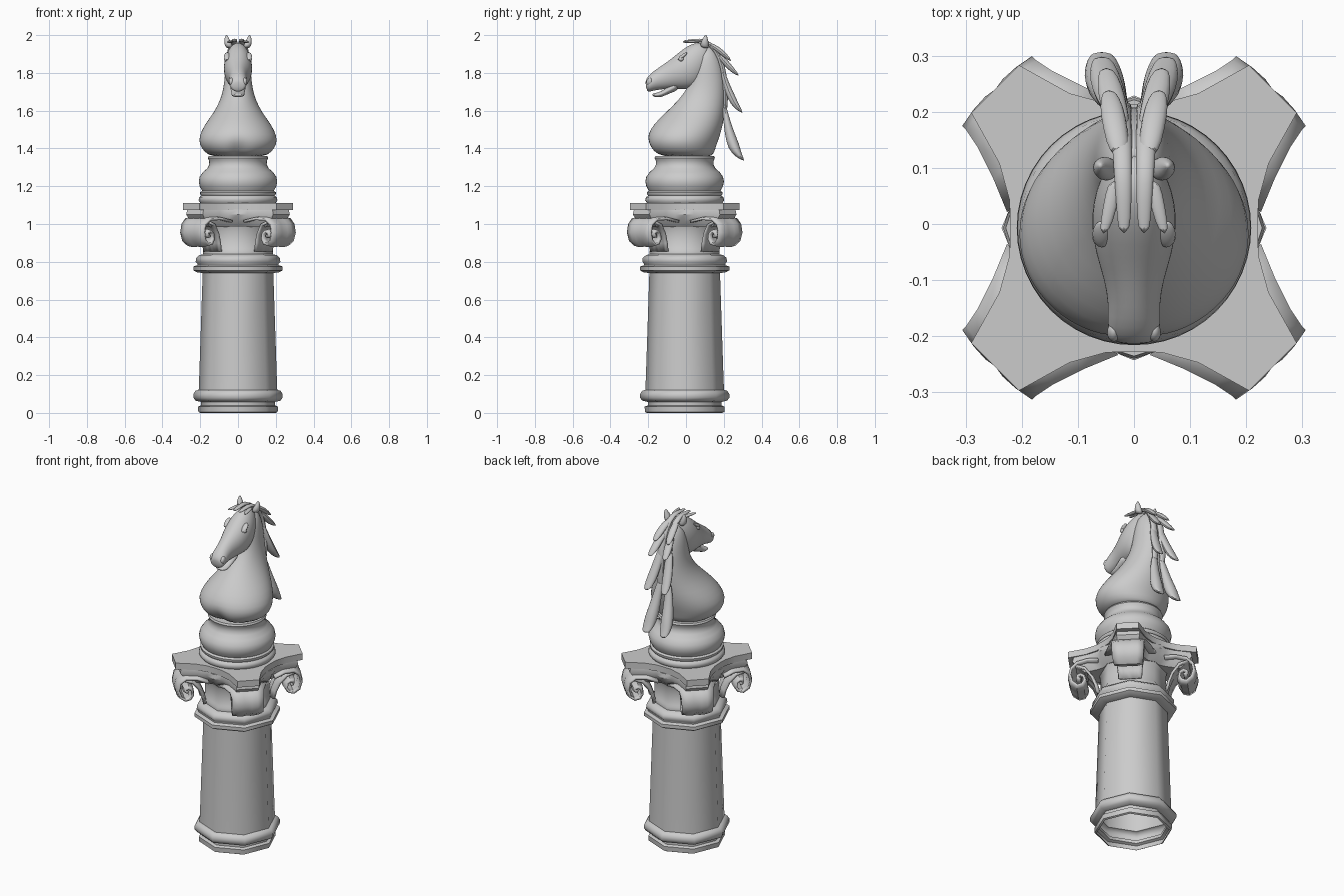
import bpy, bmesh, math
from mathutils import Vector

CY = -0.007  # column axis in y


def make(name, verts, faces, angle=40, mirror=False, subsurf=0, thick=0):
    me = bpy.data.meshes.new(name)
    me.from_pydata(verts, [], faces)
    bm = bmesh.new()
    bm.from_mesh(me)
    bmesh.ops.remove_doubles(bm, verts=bm.verts, dist=1e-5)
    bmesh.ops.recalc_face_normals(bm, faces=bm.faces)
    bm.to_mesh(me)
    bm.free()
    me.polygons.foreach_set("use_smooth", [True] * len(me.polygons))
    me.set_sharp_from_angle(angle=math.radians(angle))
    ob = bpy.data.objects.new(name, me)
    bpy.context.collection.objects.link(ob)
    if thick:
        m = ob.modifiers.new("thickness", 'SOLIDIFY')
        m.thickness, m.offset = thick, -1
    if mirror:
        m = ob.modifiers.new("mirror", 'MIRROR')
        m.use_mirror_merge = False
    if subsurf:
        m = ob.modifiers.new("subdivision", 'SUBSURF')
        m.levels = m.render_levels = subsurf
    return ob


def skin(rings, n, caps=True):
    f = [(i * n + j, i * n + (j + 1) % n, (i + 1) * n + (j + 1) % n, (i + 1) * n + j)
         for i in range(len(rings) - 1) for j in range(n)]
    if caps:
        f += [tuple(range(n)), tuple(range((len(rings) - 1) * n, len(rings) * n))]
    return [v for r in rings for v in r], f


def lathe(name, profile, sides, angle):
    rings = [[(r * math.cos(2 * math.pi * j / sides), r * math.sin(2 * math.pi * j / sides), z)
              for j in range(sides)] for r, z in profile]
    ob = make(name, *skin(rings, sides, False), angle=angle)
    ob.location.y = CY
    return ob


def loft(name, rings, n=16, **kw):
    # ring = front y, z, back y, z, half width, x centre
    out = []
    for y1, z1, y2, z2, w, xc in rings:
        row = []
        for j in range(n):
            a = 2 * math.pi * j / n
            t = 0.5 - 0.5 * math.cos(a)
            row.append((xc + w * math.sin(a), y1 + (y2 - y1) * t, z1 + (z2 - z1) * t))
        out.append(row)
    return make(name, *skin(out, n), **kw)


def lock(name, pts):
    # hair lock: x, y, z, half width, half thickness along a path
    rings = []
    for i, (x, y, z, w, t) in enumerate(pts):
        a, b = pts[max(i - 1, 0)], pts[min(i + 1, len(pts) - 1)]
        d = Vector((b[1] - a[1], b[2] - a[2])).normalized()
        rings.append((y - d.y * t, z + d.x * t, y + d.y * t, z - d.x * t, w, x))
    return loft(name, rings, n=8, angle=60, mirror=True, subsurf=1)


# octagonal column, open underneath
lathe("column_shaft", [(.2, 0), (.21, .005), (.212, .033), (.195, .04), (.195, .058), (.225, .065),
                       (.236, .08), (.236, .1), (.225, .117), (.208, .122), (.205, .2), (.187, .74),
                       (.22, .745), (.236, .755), (.236, .775), (.215, .782), (.215, .79), (.224, .8),
                       (.222, .82), (.205, .835), (.185, .84), (.185, .86), (.178, .87),
                       (.178, .96), (.19, 1.01), (.215, 1.05)], 8, 50)


# concave square slabs of the capital
def star(quarter, scale, z):
    return [(scale * (x * math.cos(k * math.pi / 2) - y * math.sin(k * math.pi / 2)),
             scale * (x * math.sin(k * math.pi / 2) + y * math.cos(k * math.pi / 2)), z)
            for k in range(4) for x, y in quarter]


top_q = [(.22, 0), (.222, .05), (.24, .115), (.29, .205), (.205, .29), (.115, .24), (.05, .222)]
low_q = [(.238, 0), (.222, .05), (.236, .1), (.28, .19), (.19, .28), (.1, .236), (.05, .222)]
ob = make("abacus", *skin([star(top_q, 1, 1.075), star(top_q, 1, 1.112)], 28), angle=30)
ob.location.y = CY
ob = make("capital_flare", *skin([star(low_q, .78, .985), star(low_q, .9, 1.015), star(low_q, .98, 1.05),
                                  star(low_q, .96, 1.076)], 28), angle=35)
ob.location.y = CY


# diagonal ribbons: (distance, z, half width) swept across the corner
def ribbon(name, path, bulge, thick):
    us = [-1, -.6, -.25, 0, .25, .6, 1]
    hs = [0, .8, 1, .55, 1, .8, 0]
    for k in range(4):
        c, s = math.cos(math.pi * (k / 2 + .25)), math.sin(math.pi * (k / 2 + .25))
        rows = []
        for i, (d, z, w) in enumerate(path):
            a, b = path[max(i - 1, 0)], path[min(i + 1, len(path) - 1)]
            t = Vector((b[0] - a[0], b[1] - a[1])).normalized()
            row = []
            for u, h in zip(us, hs):
                dd, zz = d - t.y * h * bulge, z + t.x * h * bulge
                row.append((dd * c - u * w * s, dd * s + u * w * c, zz))
            rows.append(row)
        n = len(us)
        f = [(i * n + j, i * n + j + 1, (i + 1) * n + j + 1, (i + 1) * n + j)
             for i in range(len(path) - 1) for j in range(n - 1)]
        o = make(f"{name}_{k + 1}", [v for r in rows for v in r], f, angle=45, thick=thick)
        o.location.y = CY


ribbon("volute", [(.18, 1.02, .14), (.24, 1.035, .115), (.3, 1.03, .095), (.335, 1.0, .088), (.345, .955, .088),
                  (.332, .91, .085), (.3, .885, .08), (.268, .893, .08), (.252, .92, .08), (.258, .952, .08),
                  (.28, .967, .08), (.302, .957, .078), (.3, .935, .075), (.283, .93, .075)], .008, .014)
ribbon("volute_leg", [(.31, 1.02, .085), (.255, 1.0, .085), (.215, .95, .075), (.195, .9, .068),
                      (.185, .855, .065)], -.012, .014)

# round turned base of the bust
lathe("bust_base", [(0, 1.11), (.2, 1.112), (.209, 1.125), (.205, 1.142), (.193, 1.15), (.2, 1.158),
                    (.2, 1.168), (.19, 1.176), (.203, 1.2), (.208, 1.225), (.203, 1.25), (.185, 1.275),
                    (.162, 1.295), (.152, 1.315), (.153, 1.335), (.16, 1.35), (.155, 1.36), (0, 1.362)], 48, 50)

# chest and neck
neck = loft("horse_neck", [
    (-.14, 1.355, .13, 1.35, .135, 0), (-.188, 1.385, .15, 1.375, .18, 0), (-.208, 1.43, .162, 1.42, .207, 0),
    (-.205, 1.475, .178, 1.46, .206, 0), (-.17, 1.53, .195, 1.52, .178, 0), (-.108, 1.59, .205, 1.59, .128, 0),
    (-.05, 1.645, .21, 1.68, .09, 0), (-.005, 1.7, .205, 1.77, .074, 0), (.02, 1.75, .19, 1.85, .069, 0),
    (.03, 1.81, .165, 1.91, .063, 0), (.05, 1.89, .12, 1.955, .042, 0)], n=32, angle=180, subsurf=1)
for v in neck.data.vertices:  # groove between the breast muscles
    if v.co.y < 0:
        v.co.y += .035 * math.exp(-(v.co.x / .035) ** 2 - ((v.co.z - 1.39) / .04) ** 2)

# head
loft("horse_head", [
    (.14, 1.94, .12, 1.83, .035, 0), (.075, 1.967, .085, 1.75, .062, 0), (.03, 1.955, .05, 1.72, .074, 0),
    (-.015, 1.928, .005, 1.712, .077, 0), (-.06, 1.89, -.045, 1.715, .069, 0), (-.105, 1.855, -.095, 1.715, .053, 0),
    (-.15, 1.825, -.135, 1.712, .046, 0), (-.188, 1.797, -.172, 1.706, .048, 0), (-.21, 1.77, -.196, 1.698, .044, 0),
    (-.216, 1.75, -.208, 1.705, .03, 0)], n=20, angle=180, subsurf=1)
loft("lower_jaw", [
    (-.04, 1.77, -.03, 1.71, .05, 0), (-.1, 1.725, -.09, 1.69, .038, 0), (-.135, 1.7, -.13, 1.67, .036, 0),
    (-.165, 1.693, -.16, 1.67, .034, 0), (-.18, 1.69, -.176, 1.676, .024, 0)], n=12, angle=180, subsurf=1)


# eyes, brows and nostrils
def blob(name, loc, scale, rx):
    for side, sx in (("left", 1), ("right", -1)):
        bpy.ops.mesh.primitive_uv_sphere_add(segments=16, ring_count=10, radius=1,
                                             location=(sx * loc[0], loc[1], loc[2]), rotation=(rx, 0, 0))
        o = bpy.context.object
        o.name, o.scale = f"{name}_{side}", scale
        bpy.ops.object.shade_smooth()


blob("eye", (.064, -.025, 1.873), (.01, .013, .011), .6)
blob("brow", (.058, -.018, 1.888), (.016, .03, .009), .7)
blob("nostril", (.036, -.193, 1.755), (.012, .016, .02), -.4)

# ears
loft("ear", [(.075, 1.935, .12, 1.925, .02, .045), (.075, 1.957, .122, 1.95, .022, .052),
             (.086, 1.98, .118, 1.977, .015, .06), (.102, 2.003, .108, 2.003, .003, .06)],
     n=10, angle=180, mirror=True, subsurf=1)

# mane and forelock
lock("mane_crest", [(.018, -.02, 1.967, .012, .005), (.018, .04, 1.972, .015, .009), (.02, .1, 1.974, .018, .012),
                    (.022, .16, 1.925, .02, .015), (.024, .195, 1.84, .022, .015), (.026, .212, 1.72, .024, .014),
                    (.026, .208, 1.58, .022, .012)])
lock("forelock", [(.035, .08, 1.965, .012, .008), (.042, .03, 1.965, .015, .008), (.055, -.02, 1.963, .009, .005)])
lock("mane_lock_1", [(.025, .12, 1.955, .02, .012), (.033, .17, 1.925, .024, .016), (.04, .21, 1.89, .024, .014),
                     (.045, .24, 1.862, .012, .003)])
lock("mane_lock_2", [(.025, .17, 1.9, .022, .014), (.035, .205, 1.86, .026, .018), (.043, .245, 1.815, .026, .016),
                     (.05, .28, 1.785, .014, .003)])
lock("mane_lock_3", [(.025, .19, 1.82, .022, .012), (.035, .212, 1.74, .028, .018), (.046, .24, 1.67, .032, .024),
                     (.053, .268, 1.62, .03, .018), (.058, .3, 1.588, .018, .003)])
lock("mane_lock_4", [(.022, .2, 1.64, .018, .01), (.034, .213, 1.56, .026, .018), (.044, .23, 1.48, .034, .028),
                     (.052, .252, 1.41, .04, .036), (.056, .278, 1.365, .036, .02), (.058, .308, 1.335, .022, .003)])
